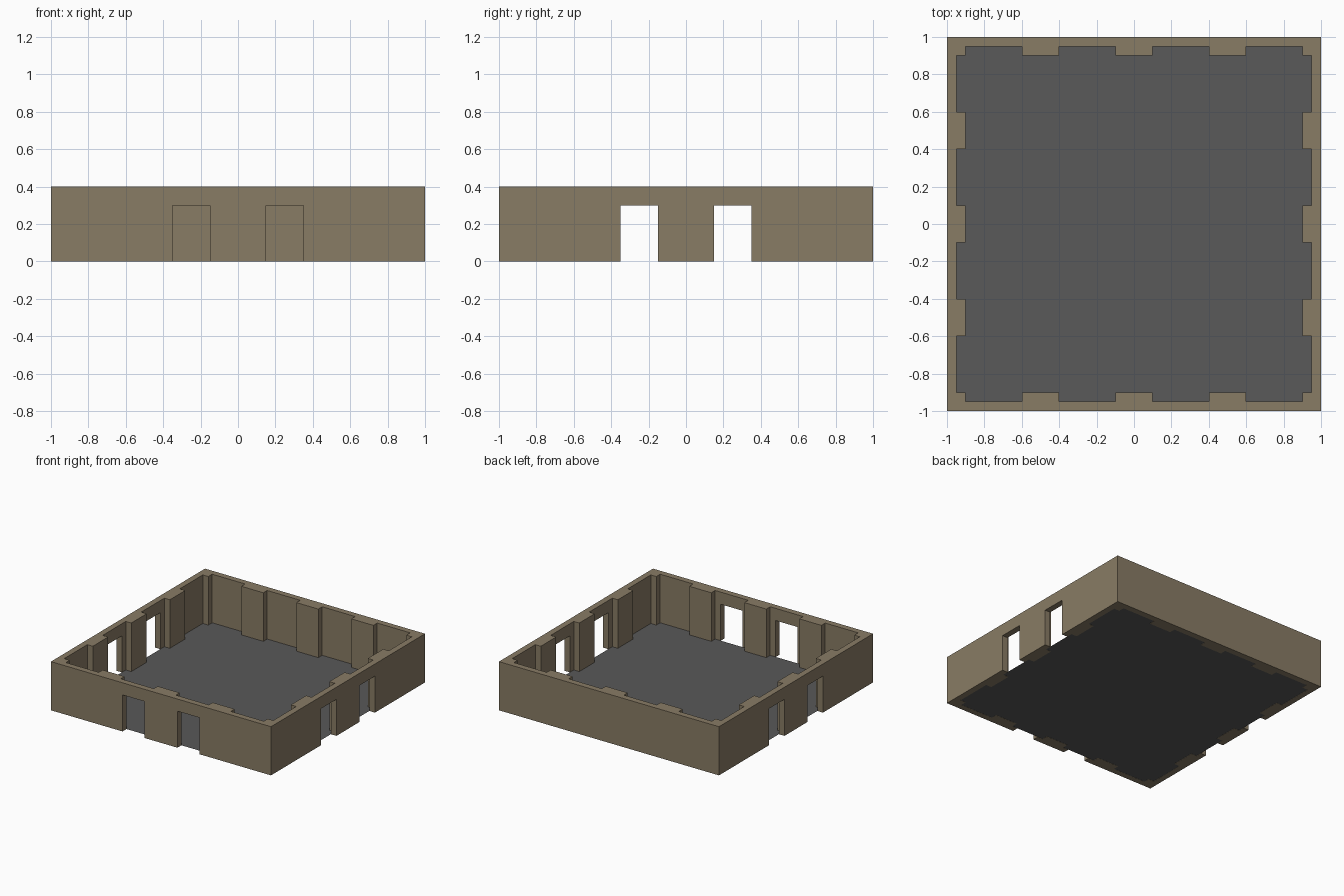
import bpy, bmesh

if "Cube" in bpy.data.objects:
    bpy.data.objects.remove(bpy.data.objects["Cube"])


def material(name, rgb):
    m = bpy.data.materials.new(name)
    m.diffuse_color = (*rgb, 1)
    m.use_nodes = True
    m.node_tree.nodes["Principled BSDF"].inputs["Base Color"].default_value = m.diffuse_color
    return m


def prism(name, outline, z0, z1, mat=None):
    """Extrude a counter-clockwise plan outline from z0 to z1 (flat face if equal)."""
    bm = bmesh.new()
    face = bm.faces.new([bm.verts.new((x, y, z0)) for x, y in outline])
    if z1 > z0:
        geo = bmesh.ops.extrude_face_region(bm, geom=[face], use_keep_orig=True)["geom"]
        verts = [g for g in geo if isinstance(g, bmesh.types.BMVert)]
        bmesh.ops.translate(bm, verts=verts, vec=(0, 0, z1 - z0))
        bmesh.ops.recalc_face_normals(bm, faces=bm.faces)
    me = bpy.data.meshes.new(name)
    bm.to_mesh(me)
    bm.free()
    if mat:
        me.materials.append(mat)
    ob = bpy.data.objects.new(name, me)
    bpy.context.collection.objects.link(ob)
    return ob


def rect(x0, x1, y0, y1):
    return [(x0, y0), (x1, y0), (x1, y1), (x0, y1)]


def cut(target, cutter):
    mod = target.modifiers.new("cut", "BOOLEAN")
    mod.operation = "DIFFERENCE"
    mod.solver = "EXACT"
    mod.object = cutter
    bpy.context.view_layer.objects.active = target
    bpy.ops.object.modifier_apply(modifier=mod.name)
    bpy.data.objects.remove(cutter)


stone = material("brown stone", (0.25, 0.20, 0.13))
grey = material("dark grey floor", (0.10, 0.10, 0.10))

# Inner room outline: one side with recesses between pilasters, turned four times
side = [(-0.9, -0.9)]
for a, b in ((-0.9, -0.6), (-0.4, -0.1), (0.1, 0.4), (0.6, 0.9)):
    side += [(a, -0.9), (a, -0.95), (b, -0.95), (b, -0.9)]
side = side[1:-1]
room = []
for _ in range(4):
    room += side
    side = [(-y, x) for x, y in side]

# Walls with pilasters
walls = prism("walls", rect(-1, 1, -1, 1), 0, 0.4, stone)
cut(walls, prism("room_cutter", room, -0.1, 0.5))

# Doorways: two each in the front, left and right walls
for c in (-0.25, 0.25):
    a, b = c - 0.1, c + 0.1
    for plan in (rect(a, b, -1.1, -0.8), rect(-1.1, -0.8, a, b), rect(0.8, 1.1, a, b)):
        cut(walls, prism("door_cutter", plan, -0.1, 0.3))

# Floor
prism("floor", rect(-0.95, 0.95, -0.95, 0.95), 0.001, 0.001, grey)
